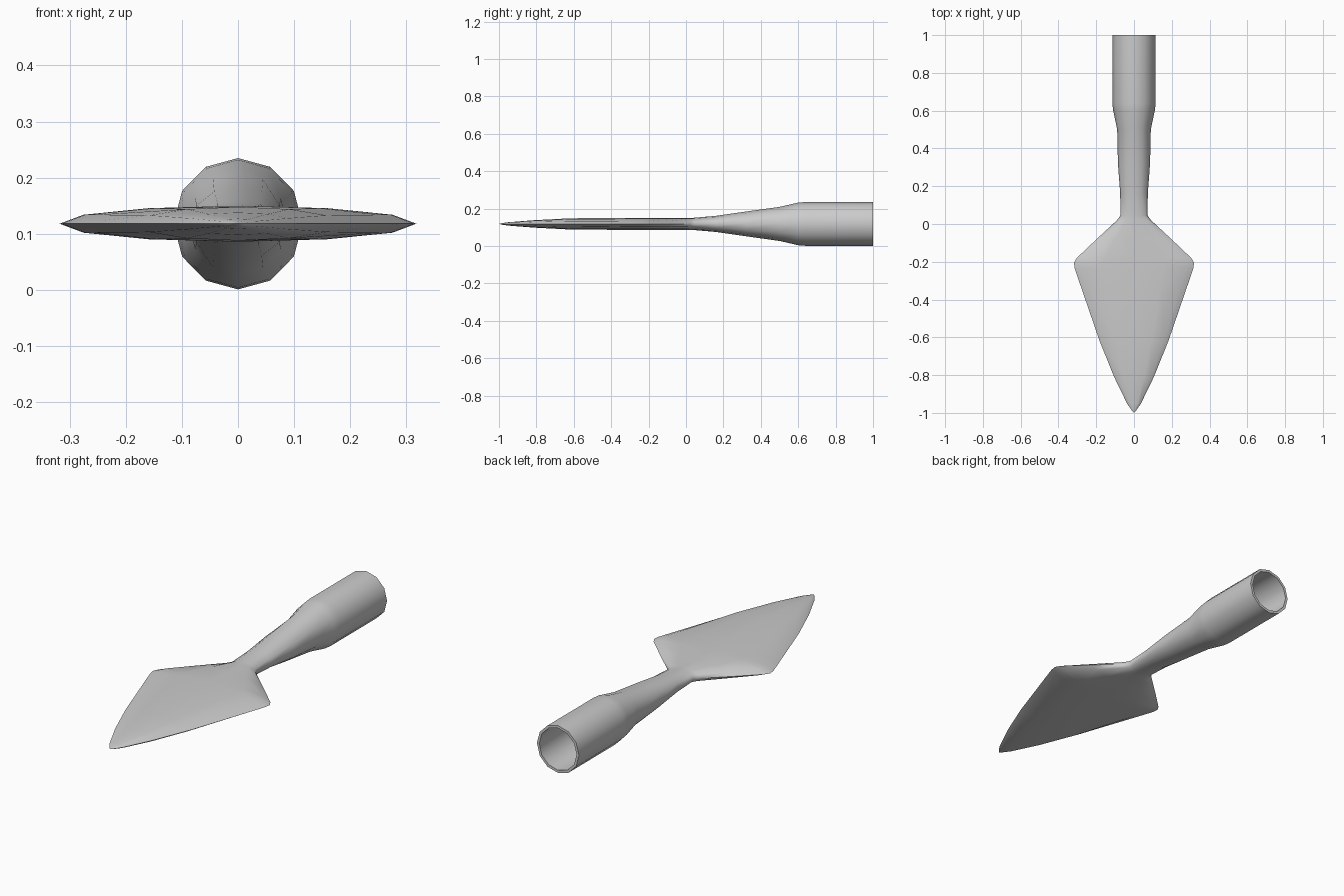
import bpy, bmesh, math

if "Cube" in bpy.data.objects:
    bpy.data.objects.remove(bpy.data.objects["Cube"])

SIDES = 12
CZ = 0.118

# Outer stations from tip to socket mouth: y, half width, half height
outer = [
    (-0.985, 0.013, 0.004), (-0.95, 0.037, 0.009), (-0.81, 0.105, 0.020),
    (-0.62, 0.182, 0.030), (-0.30, 0.292, 0.032), (-0.235, 0.314, 0.032),
    (-0.205, 0.318, 0.032), (-0.18, 0.303, 0.032), (-0.08, 0.198, 0.032),
    (0.02, 0.090, 0.032), (0.045, 0.072, 0.033), (0.16, 0.073, 0.043),
    (0.32, 0.085, 0.066), (0.50, 0.089, 0.091), (0.60, 0.110, 0.114),
    (0.64, 0.115, 0.117), (1.0, 0.115, 0.117),
]
# Hollow of the socket, from the mouth inwards
inner = [
    (1.0, 0.102, 0.104), (0.64, 0.102, 0.104), (0.50, 0.077, 0.079),
    (0.32, 0.070, 0.052), (0.20, 0.055, 0.034),
]

bm = bmesh.new()


def ring(y, hw, hh):
    return [bm.verts.new((hw * math.cos(2 * math.pi * k / SIDES), y,
                          CZ + hh * math.sin(2 * math.pi * k / SIDES)))
            for k in range(SIDES)]


# Blade, neck, socket wall and hollow as one continuous skin
rings = [ring(*s) for s in outer + inner]
for a, b in zip(rings, rings[1:]):
    for k in range(SIDES):
        n = (k + 1) % SIDES
        bm.faces.new((a[k], a[n], b[n], b[k]))

# Point of the blade
tip = bm.verts.new((0, -1, CZ))
for k in range(SIDES):
    bm.faces.new((tip, rings[0][(k + 1) % SIDES], rings[0][k]))

# Floor of the socket
bm.faces.new(rings[-1])
bmesh.ops.recalc_face_normals(bm, faces=bm.faces[:])

mesh = bpy.data.meshes.new("spearhead")
bm.to_mesh(mesh)
bm.free()
obj = bpy.data.objects.new("spearhead", mesh)
bpy.context.collection.objects.link(obj)

# Smooth skin with a crisp socket rim
bpy.context.view_layer.objects.active = obj
obj.select_set(True)
bpy.ops.object.shade_smooth_by_angle(angle=math.radians(60))
